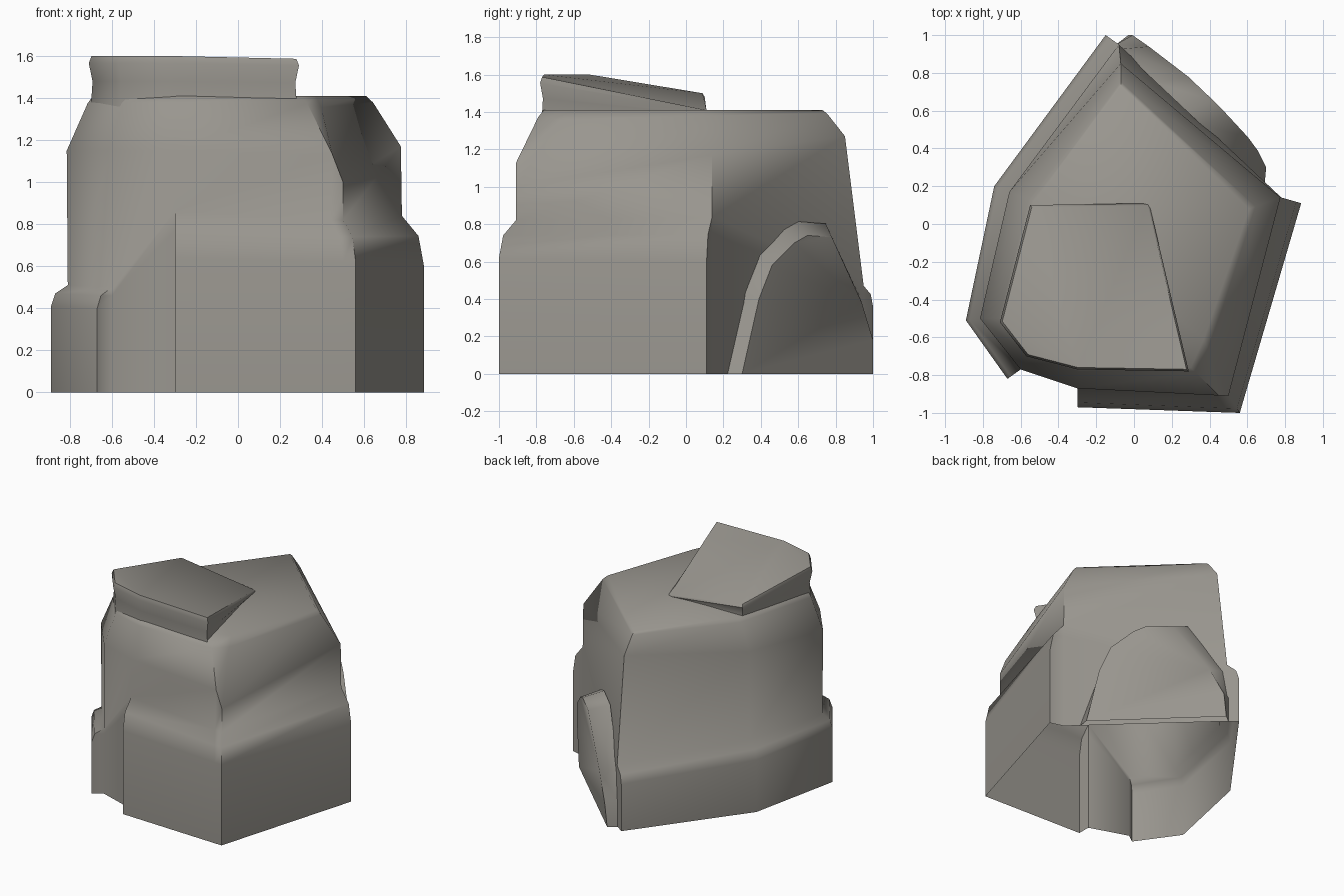
import bpy, bmesh
from mathutils import Vector

if "Cube" in bpy.data.objects:
    bpy.data.objects.remove(bpy.data.objects["Cube"])

stone = bpy.data.materials.new("warm grey stone")
stone.diffuse_color = (0.32, 0.305, 0.275, 1)
stone.use_nodes = True
stone.node_tree.nodes["Principled BSDF"].inputs["Base Color"].default_value = stone.diffuse_color


def make_object(name, rings, closed=True, cap=True):
    """Skin a stack of rings, merge collapsed corners and smooth shade."""
    bm = bmesh.new()
    grid = [[bm.verts.new(p) for p in ring] for ring in rings]
    n = len(grid[0])
    for low, high in zip(grid, grid[1:]):
        for i in range(n if closed else n - 1):
            j = (i + 1) % n
            bm.faces.new((low[i], low[j], high[j], high[i]))
    if cap:
        bm.faces.new(grid[-1])
    bmesh.ops.remove_doubles(bm, verts=bm.verts[:], dist=0.001)
    ngons = [f for f in bm.faces if len(f.verts) > 4]
    bmesh.ops.triangulate(bm, faces=ngons)
    mesh = bpy.data.meshes.new(name)
    bm.to_mesh(mesh)
    bm.free()
    mesh.materials.append(stone)
    ob = bpy.data.objects.new(name, mesh)
    bpy.context.collection.objects.link(ob)
    bpy.ops.object.select_all(action='DESELECT')
    ob.select_set(True)
    bpy.context.view_layer.objects.active = ob
    bpy.ops.object.shade_smooth_by_angle(angle=1.0)
    return ob


# Body corners: wall (x, y), shoulder (x, y, z), plateau (x, y)
corners = {
    "left": ((-.81, -.50), (-.815, -.50, 1.15), (-.69, -.50)),
    "front_left": ((-.60, -.77), (-.60, -.77, 1.15), (-.53, -.69)),
    "front": ((-.30, -.87), (-.30, -.87, 1.15), (-.29, -.76)),
    "front_edge": ((.44, -.907), (.45, -.908, 1.13), (.30, -.76)),
    "front_right": ((.50, -.91), (.50, -.91, 1.0), (.37, -.61)),
    "right": ((.78, .14), (.775, .14, 1.17), (.61, .08)),
    "back": ((-.08, .95), (-.07, .85, 1.27), (-.07, .73)),
    "back_left": ((-.66, .17), (-.66, .17, 1.2), (-.53, .12)),
}

# Columns round the body: corner, skirt point (None = bare wall), skirt heights
columns = [
    ("front_left", None, .40, .50),
    ("front", None, .64, .86),
    ("front", (-.30, -.97), .64, .86),
    ("front_edge", (.50, -.998), .62, .82),
    ("front_right", (.56, -1.0), .62, .82),
    ("right", (.885, .11), .60, .84),
    ("right", None, .60, .84),
    ("back", None, .36, .47),
    ("back", (-.15, 1.0), .36, .47),
    ("back_left", (-.74, .20), .40, .52),
    ("left", (-.89, -.51), .41, .51),
    ("front_left", (-.67, -.82), .40, .50),
]

# Rock body: hollow shell, open underneath, with stepped skirts
rings = [[] for _ in range(7)]
for corner, skirt, z1, z2 in columns:
    wall, shoulder, top = corners[corner]
    wall, shoulder = Vector(wall), Vector(shoulder)
    top = Vector((*top, 1.41))
    outer = Vector(skirt) if skirt else wall
    edge = outer.lerp(wall, .25)
    bevel = shoulder.lerp(top, .8)
    bevel.z = shoulder.z + (1.41 - shoulder.z) * .87
    points = [(*outer, 0), (*outer, z1), (*edge, z1 + .6 * (z2 - z1)),
              (*wall, z2), shoulder, bevel, top]
    for ring, p in zip(rings, points):
        ring.append(p)
make_object("rock_body", rings)

# Tilted cap: outline x, y, top height
cap = [(-.71, -.52, 1.60), (-.57, -.70, 1.60), (-.30, -.77, 1.60),
       (.29, -.78, 1.587), (.08, .11, 1.412), (-.55, .10, 1.50)]
centre = Vector((-.2, -.35))
rings = []
for scale, t in ((.98, 0), (.965, .5), (1.0, .86), (.975, 1)):
    ring = []
    for x, y, z in cap:
        p = centre + (Vector((x, y)) - centre) * scale
        ring.append((*p, 1.36 + (z - 1.36) * t))
    rings.append(ring)
make_object("tilted_cap", rings)

# Arched slab on the back right: outline y, z on a plane leaning outward
arch = [(.30, 0), (.39, .40), (.46, .58), (.58, .70), (.65, .74),
        (.78, .73), (.94, .38), (1.0, .18), (1.0, 0)]
root, face = [], []
for y, z in arch:
    face.append((.70 - 1.043 * (y - .30) + .12 * z, y, z))
    wy = min(.68 + (y - .68) * 1.12 - .045, .95)
    root.append((.765 - 1.062 * (wy - .14), wy, z * 1.1))
make_object("arched_slab", [root[::-1], face[::-1]], closed=False)
slab = bpy.data.objects["arched_slab"]
bm = bmesh.new()
bm.from_mesh(slab.data)
bmesh.ops.recalc_face_normals(bm, faces=bm.faces[:])
flat = Vector((.7, .7, 0))
if sum(f.normal.dot(flat) * f.calc_area() for f in bm.faces) < 0:
    bmesh.ops.reverse_faces(bm, faces=bm.faces[:])
bm.to_mesh(slab.data)
bm.free()
